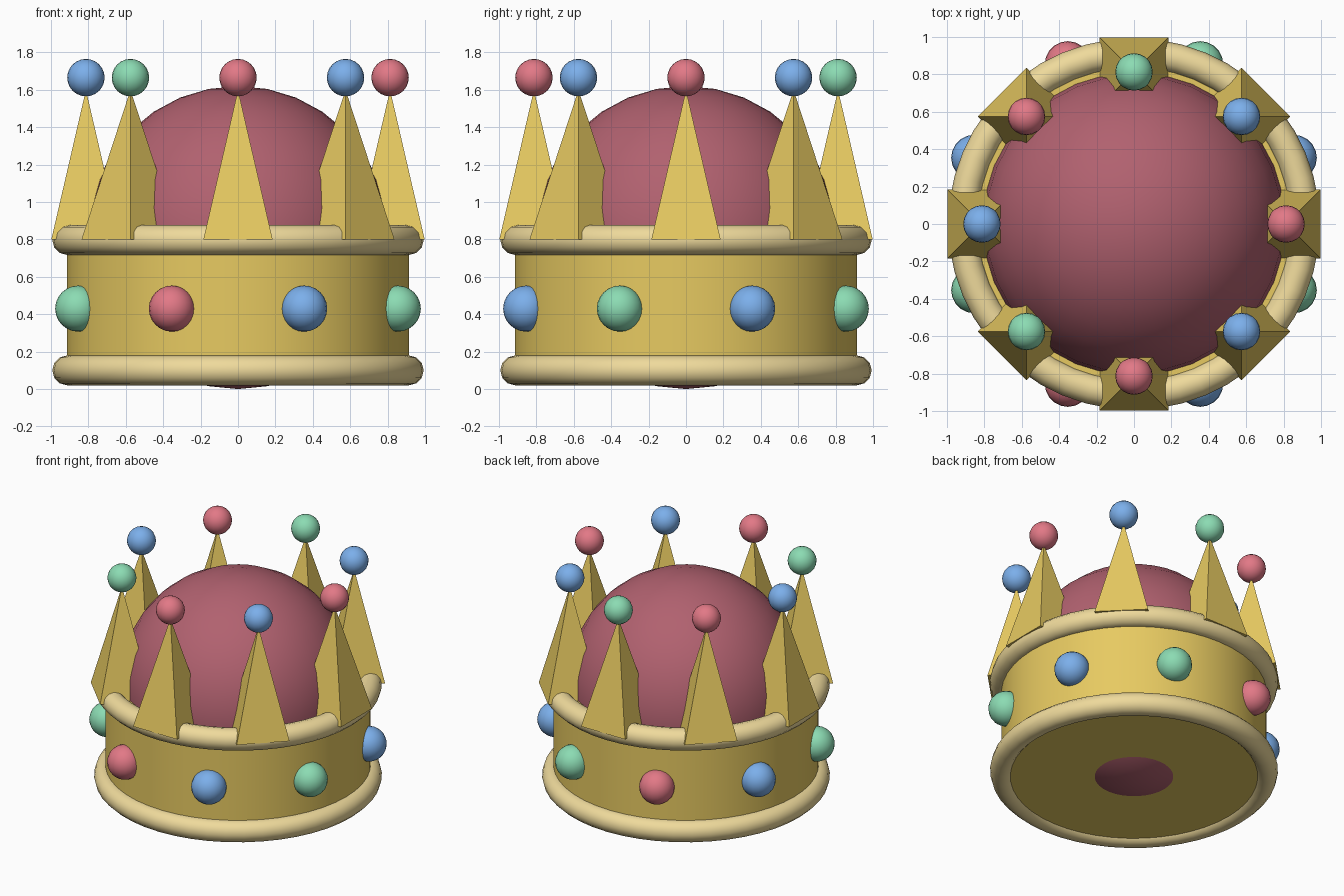
import bpy
from math import radians, cos, sin, sqrt, pi

if "Cube" in bpy.data.objects:
    bpy.data.objects.remove(bpy.data.objects["Cube"])


def mat(name, rgb):
    m = bpy.data.materials.new(name)
    m.diffuse_color = (*rgb, 1)
    m.use_nodes = True
    m.node_tree.nodes["Principled BSDF"].inputs["Base Color"].default_value = m.diffuse_color
    return m


gold = mat("gold", (0.80, 0.59, 0.12))
pale_gold = mat("pale_gold", (0.86, 0.70, 0.33))
velvet = mat("velvet", (0.44, 0.12, 0.16))
gems = [("red", mat("red_gem", (0.76, 0.19, 0.24))),
        ("blue", mat("blue_gem", (0.20, 0.43, 0.83))),
        ("green", mat("green_gem", (0.26, 0.71, 0.45)))]


def finish(name, material, angle=40):
    ob = bpy.context.object
    ob.name = name
    ob.data.materials.append(material)
    if angle:
        bpy.ops.object.shade_smooth_by_angle(angle=radians(angle))
    return ob


def ball(name, radius, loc, material, segs=20, rings=12):
    bpy.ops.mesh.primitive_uv_sphere_add(segments=segs, ring_count=rings,
                                         radius=radius, location=loc)
    return finish(name, material)


# Band, closed top and bottom
bpy.ops.mesh.primitive_cylinder_add(vertices=48, radius=0.915, depth=0.76,
                                    location=(0, 0, 0.43))
finish("band", gold)

# Rolled rims
for name, z in (("lower_rim", 0.10), ("upper_rim", 0.797)):
    bpy.ops.mesh.primitive_torus_add(major_segments=48, minor_segments=12,
                                     major_radius=0.913, minor_radius=0.08,
                                     location=(0, 0, z))
    finish(name, pale_gold)

# Velvet cap, a full ball that just pokes through the floor
ball("velvet_cap", 0.81, (0, 0, 0.81), velvet, 32, 16)

for i in range(8):
    # Square spike facing outwards, with a ball on its tip
    a = i * pi / 4
    x, y = 0.813 * cos(a), 0.813 * sin(a)
    bpy.ops.mesh.primitive_cone_add(vertices=4, radius1=0.185 * sqrt(2),
                                    radius2=0, depth=0.8,
                                    location=(x, y, 1.2),
                                    rotation=(0, 0, a + pi / 4))
    finish(f"spike_{i}", gold, None)
    color, m = gems[i % 3]
    ball(f"{color}_spike_ball_{i}", 0.1, (x, y, 1.665), m)

    # Round gem set in the band, halfway between spikes
    b = a + pi / 8
    color, m = gems[(i + 1) % 3]
    ball(f"{color}_band_gem_{i}", 0.123,
         (0.925 * cos(b), 0.925 * sin(b), 0.43), m)
